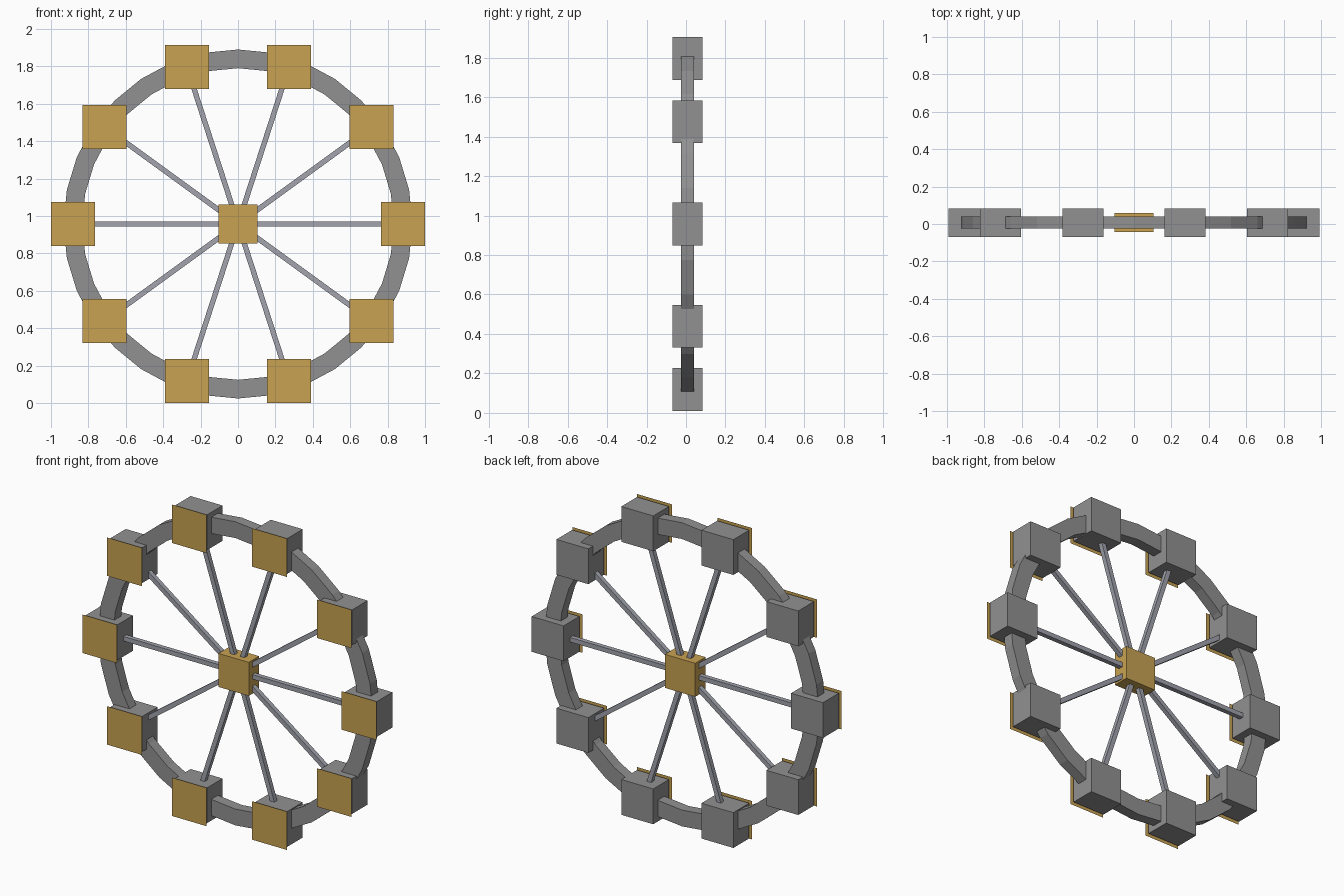
import bpy, bmesh
from math import cos, sin, pi
from mathutils import Matrix, Vector

if "Cube" in bpy.data.objects:
    bpy.data.objects.remove(bpy.data.objects["Cube"])

CENTER = Vector((0, 0.0075, 0.957))   # wheel centre
R = 0.882                             # radius of the cabin ring
COUNT = 10


def material(name, color):
    m = bpy.data.materials.new(name)
    m.diffuse_color = color
    m.use_nodes = True
    m.node_tree.nodes["Principled BSDF"].inputs["Base Color"].default_value = m.diffuse_color
    return m


gold = material("gold", (0.577, 0.363, 0.084, 1))
steel = material("steel", (0.36, 0.37, 0.42, 1))
dark = material("dark_grey", (0.283, 0.283, 0.283, 1))


def finish(name, bm, mat):
    me = bpy.data.meshes.new(name)
    bm.to_mesh(me)
    bm.free()
    ob = bpy.data.objects.new(name, me)
    bpy.context.collection.objects.link(ob)
    me.materials.append(mat)
    return ob


def box(name, loc, size, mat, rot=Matrix.Identity(4)):
    bm = bmesh.new()
    bmesh.ops.create_cube(bm, size=1, matrix=Matrix.Translation(loc) @ rot @ Matrix.Diagonal((*size, 1)))
    return finish(name, bm, mat)


# rim: rectangular section swept round the wheel in 32 flat segments
section = [(0.833, -0.0325), (0.933, -0.0325), (0.933, 0.0325), (0.833, 0.0325)]
SEG = 32
bm = bmesh.new()
rings = []
for i in range(SEG):
    a = 2 * pi * i / SEG
    rings.append([bm.verts.new(CENTER + Vector((r * cos(a), y, r * sin(a)))) for r, y in section])
for i in range(SEG):
    p, q = rings[i], rings[(i + 1) % SEG]
    for j in range(4):
        k = (j + 1) % 4
        bm.faces.new((p[j], p[k], q[k], q[j]))
bmesh.ops.recalc_face_normals(bm, faces=bm.faces)
finish("rim", bm, dark)

# hub block
box("hub", CENTER, (0.206, 0.1, 0.206), gold)

for i in range(COUNT):
    a = 2 * pi * i / COUNT
    d = Vector((cos(a), 0, sin(a)))
    pos = CENTER + d * R

    # upright cabin block
    box(f"cabin_{i + 1}", pos, (0.217, 0.153, 0.217), dark)

    # thin front panel standing just off the cabin
    h = 0.118
    bm = bmesh.new()
    bm.faces.new([bm.verts.new((pos.x + sx * h, -0.084, pos.z + sz * h))
                  for sx, sz in ((-1, -1), (1, -1), (1, 1), (-1, 1))])
    finish(f"front_panel_{i + 1}", bm, gold)

    # square spoke from hub to cabin
    box(f"spoke_{i + 1}", CENTER + d * R / 2, (R, 0.028, 0.028), steel, Matrix.Rotation(-a, 4, 'Y'))
